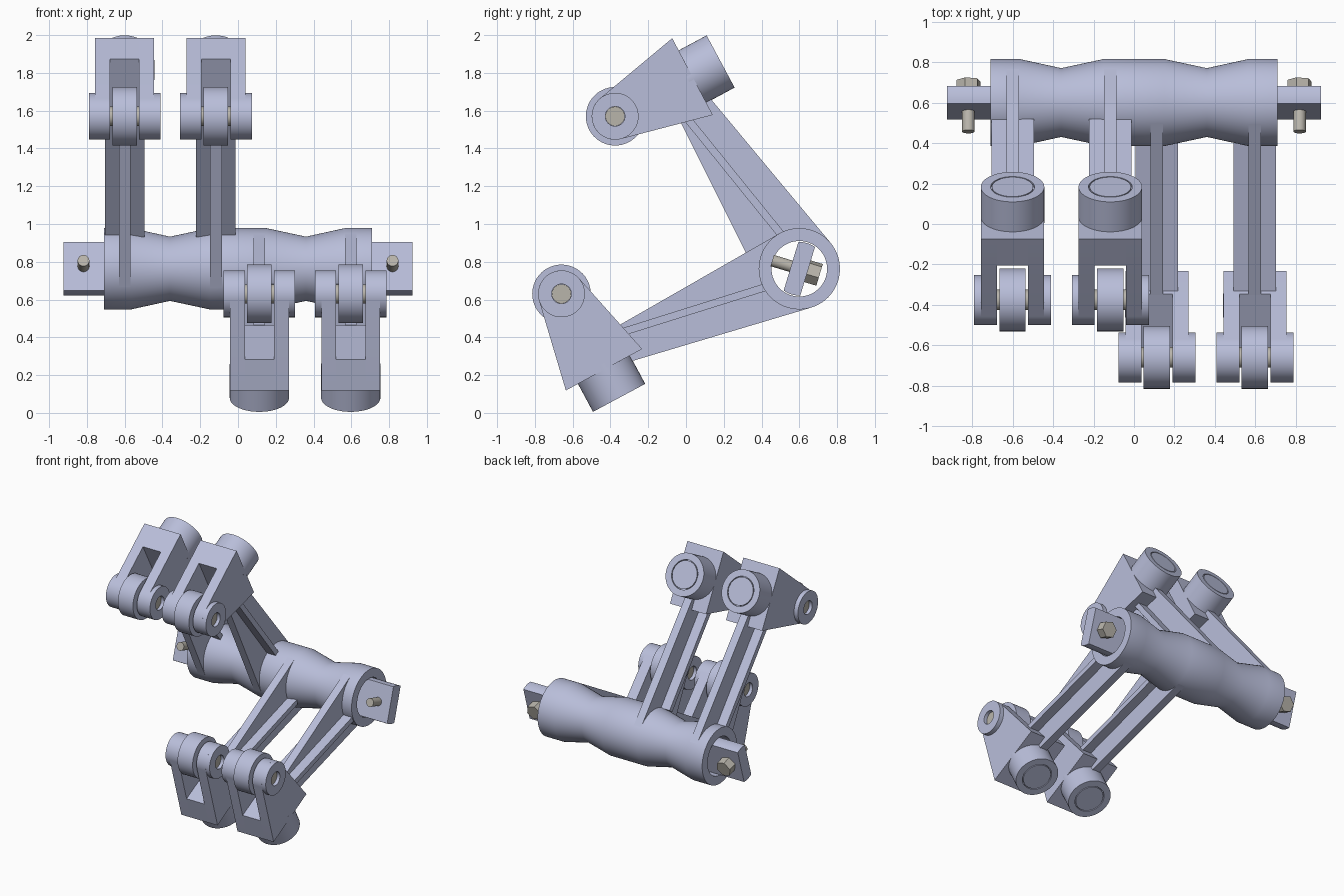
import bpy, bmesh, math
from mathutils import Vector

cube = bpy.data.objects.get("Cube")
if cube:
    bpy.data.objects.remove(cube, do_unlink=True)

HUB_Y, HUB_Z = 0.60, 0.763
TILT = math.radians(163.2)          # symmetry axis of the two arm pairs
CU, SU = math.cos(TILT), math.sin(TILT)
made = []


def material(name, rgb):
    m = bpy.data.materials.new(name)
    m.use_nodes = True
    m.diffuse_color = (*rgb, 1)
    m.node_tree.nodes["Principled BSDF"].inputs["Base Color"].default_value = (*rgb, 1)
    return m


BODY = material("pale lavender grey", (0.485, 0.515, 0.70))
STEEL = material("warm steel", (0.485, 0.462, 0.41))


def place(x, u, v, side):
    """Hub frame (u along the symmetry axis, v across it) to world."""
    return Vector((x, HUB_Y + CU * u + SU * side * v, HUB_Z + SU * u - CU * side * v))


def finish(name, bm, mat):
    bmesh.ops.remove_doubles(bm, verts=bm.verts, dist=1e-5)
    bmesh.ops.recalc_face_normals(bm, faces=bm.faces)
    me = bpy.data.meshes.new(name)
    bm.to_mesh(me)
    bm.free()
    me.materials.append(mat)
    ob = bpy.data.objects.new(name, me)
    bpy.context.collection.objects.link(ob)
    made.append(ob)


def prism(name, pts, x0, x1, side=1, mat=BODY):
    """Extrude a (u, v) outline from x0 to x1."""
    bm = bmesh.new()
    a = [bm.verts.new(place(x0, u, v, side)) for u, v in pts]
    b = [bm.verts.new(place(x1, u, v, side)) for u, v in pts]
    bm.faces.new(a)
    bm.faces.new(b)
    for i in range(len(pts)):
        j = (i + 1) % len(pts)
        bm.faces.new((a[i], a[j], b[j], b[i]))
    finish(name, bm, mat)


def lathe(name, profile, origin, axis, side=1, mat=BODY, seg=48, closed=False):
    """Turn (radius, distance) points about an axis given in the (x, u, v) frame."""
    o, ax = Vector(origin), Vector(axis).normalized()
    e1 = ax.orthogonal().normalized()
    e2 = ax.cross(e1)
    bm = bmesh.new()
    rings = []
    for r, t in profile:
        ring = []
        for k in range(seg):
            a = math.tau * k / seg
            p = o + ax * t + (e1 * math.cos(a) + e2 * math.sin(a)) * r
            ring.append(bm.verts.new(place(*p, side)))
        rings.append(ring)
    pairs = list(zip(rings, rings[1:]))
    if closed:
        pairs.append((rings[-1], rings[0]))
    else:
        bm.faces.new(rings[0])
        bm.faces.new(rings[-1])
    for p, q in pairs:
        for k in range(seg):
            n = (k + 1) % seg
            bm.faces.new((p[k], p[n], q[n], q[k]))
    finish(name, bm, mat)


def arc(c, r, a0, a1, n):
    return [(c[0] + r * math.cos(a0 + (a1 - a0) * i / n),
             c[1] + r * math.sin(a0 + (a1 - a0) * i / n)) for i in range(n + 1)]


def cut_point(p, q, k):
    """Point on p-q where u - v = k."""
    dp, dq = p[0] - p[1], q[0] - q[1]
    f = (k - dp) / (dq - dp)
    return (p[0] + f * (q[0] - p[0]), p[1] + f * (q[1] - p[1]))


# Waisted hub tube with open bore
half = [(0.17, 0.36), (0.215, 0.565), (0.215, 0.71)]
outer = ([(r, -t) for r, t in reversed(half)] + [(0.215, -0.15), (0.215, 0.15)] + half)
lathe("hub_tube", outer + [(0.147, 0.71), (0.147, -0.71)], (0, 0, 0), (1, 0, 0),
      seg=64, closed=True)

# Flat bar through the bore, with rounded edges
g = math.asin(0.046 / 0.142)
bar = (arc((0, 0), 0.142, math.pi / 2 - g, math.pi / 2 + g, 6)
       + arc((0, 0), 0.142, 1.5 * math.pi - g, 1.5 * math.pi + g, 6))
prism("hub_bar", bar, -0.925, 0.925)

# Cross bolts at the bar ends
for label, x in (("left", 0.818), ("right", -0.818)):
    lathe(label + "_bolt_shank", [(0.031, -0.05), (0.031, 0.15)], (x, 0, 0), (0, 1, 0),
          mat=STEEL, seg=24)
    lathe(label + "_bolt_head", [(0.062, -0.112), (0.062, -0.046)], (x, 0, 0), (0, 1, 0),
          mat=STEEL, seg=6)

# Fork outline: wedge from a flat base to a rounded eye
EYE, EYE_R = (1.167, 0.491), 0.124
TIP, HEEL = (0.997, 0.974), (0.674, 0.647)


def tangent_angle(p, sign):
    dx, dy = p[0] - EYE[0], p[1] - EYE[1]
    return math.atan2(dy, dx) + sign * math.acos(EYE_R / math.hypot(dx, dy))


a_tip = tangent_angle(TIP, -1)
a_heel = tangent_angle(HEEL, 1) - math.tau
eye_arc = arc(EYE, EYE_R, a_tip, a_heel, 24)
cheek = [HEEL, TIP] + eye_arc
SLOT = 0.26
core = [HEEL, TIP, cut_point(TIP, eye_arc[0], SLOT), cut_point(HEEL, eye_arc[-1], SLOT)]

# Web outline: tangent to the hub, clear of its bore
web = ([(0.825, 0.56), (0.713, 0.728), (-0.119, 0.179)]
       + arc((0, 0), 0.175, math.radians(123.5), math.radians(-43.5), 10)
       + [(0.156, -0.148)])

# Flange plate running along the middle of the web
f0, f1 = Vector((0.145, 0.146)), Vector((0.805, 0.595))
fn = (f1 - f0).orthogonal().normalized() * 0.02
flange = [tuple(p) for p in (f0 + fn, f1 + fn, f1 - fn, f0 - fn)]


def arm(label, x, side):
    prism(label + "_web", web, x - 0.031, x + 0.031, side)
    prism(label + "_flange", flange, x - 0.105, x + 0.105, side)
    # Slotted fork
    prism(label + "_fork_base", core, x - 0.077, x + 0.077, side)
    for s, n in ((1, "left"), (-1, "right")):
        prism(f"{label}_{n}_cheek", cheek, x + s * 0.077, x + s * 0.156, side)
        lathe(f"{label}_{n}_eye", [(0.124, 0.078), (0.124, 0.19), (0.052, 0.19), (0.052, 0.078)],
              (x, *EYE), (s, 0, 0), side, closed=True)
    # Roller and its pin
    lathe(label + "_roller", [(0.155, -0.065), (0.155, 0.065)], (x, *EYE), (1, 0, 0), side)
    lathe(label + "_pin", [(0.051, -0.165), (0.051, 0.165)], (x, *EYE), (1, 0, 0), side,
          mat=STEEL, seg=32)
    # Round stub behind the fork, with a fine ring groove in its end
    mid = ((TIP[0] + HEEL[0]) / 2, (TIP[1] + HEEL[1]) / 2)
    lathe(label + "_stub",
          [(0.157, -0.03), (0.157, 0.169), (0.108, 0.169), (0.108, 0.155),
           (0.102, 0.155), (0.102, 0.169)],
          (x, *mid), (0, -1, 1), side)


arm("upper_outer", -0.60, 1)
arm("upper_inner", -0.117, 1)
arm("lower_inner", 0.113, -1)
arm("lower_outer", 0.597, -1)

# Smooth round surfaces, keep edges crisp
bpy.ops.object.select_all(action='DESELECT')
for ob in made:
    ob.select_set(True)
bpy.context.view_layer.objects.active = made[0]
bpy.ops.object.shade_smooth_by_angle(angle=math.radians(30))
